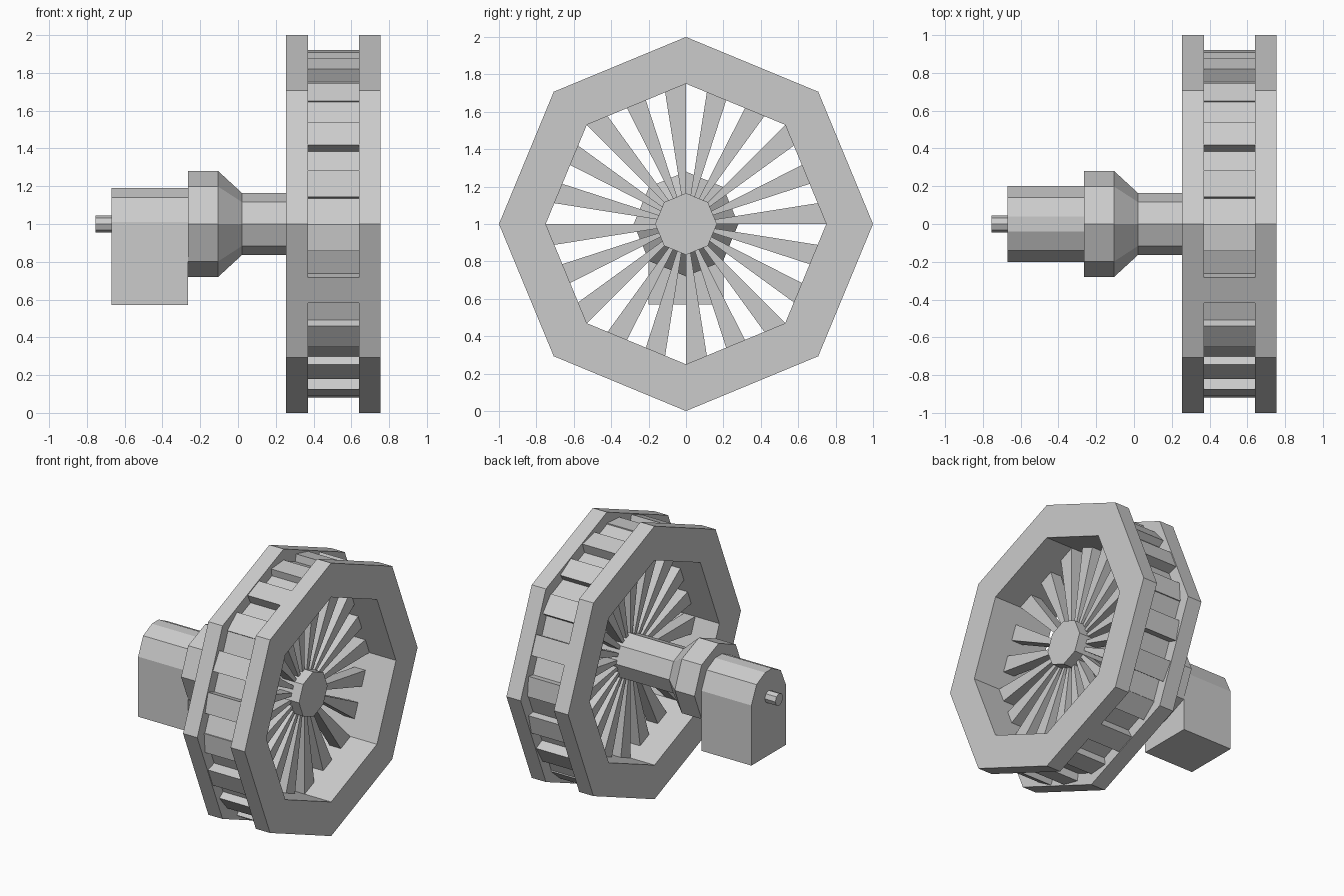
import bpy, bmesh
from math import sin, cos, pi, radians

if "Cube" in bpy.data.objects:
    bpy.data.objects.remove(bpy.data.objects["Cube"])

AXLE_Z = 1.0


def finish(name, bm):
    bmesh.ops.recalc_face_normals(bm, faces=bm.faces)
    mesh = bpy.data.meshes.new(name)
    bm.to_mesh(mesh)
    bm.free()
    obj = bpy.data.objects.new(name, mesh)
    bpy.context.collection.objects.link(obj)
    return obj


def lathe(name, profile, sides=8, closed=False):
    """Revolve (x, radius) points around the axle; closed makes a hollow ring."""
    bm = bmesh.new()
    rings = [[bm.verts.new((x, r * cos(2 * pi * i / sides),
                            AXLE_Z + r * sin(2 * pi * i / sides)))
              for i in range(sides)] for x, r in profile]
    pairs = list(zip(rings, rings[1:]))
    if closed:
        pairs.append((rings[-1], rings[0]))
    else:
        bm.faces.new(rings[0])
        bm.faces.new(rings[-1])
    for a, b in pairs:
        for i in range(sides):
            j = (i + 1) % sides
            bm.faces.new((a[i], a[j], b[j], b[i]))
    return finish(name, bm)


def add_prism(bm, outline, x0, x1):
    """Extrude a (y, z) outline along x."""
    a, b = [[bm.verts.new((x, y, z)) for y, z in outline] for x in (x0, x1)]
    bm.faces.new(a)
    bm.faces.new(b)
    for i in range(len(a)):
        j = (i + 1) % len(a)
        bm.faces.new((a[i], a[j], b[j], b[i]))


def wedges(name, r0, r1, x0, x1, count=20):
    """Ring of radial wedges, each filling half of its step."""
    bm = bmesh.new()
    step = 2 * pi / count
    for k in range(count):
        a0, a1 = k * step, (k + 0.5) * step
        pts = [(r0, a0), (r1, a0), (r1, a1), (r0, a1)]
        add_prism(bm, [(r * cos(a), AXLE_Z + r * sin(a)) for r, a in pts], x0, x1)
    return finish(name, bm)


# Octagonal wheel rim: two flanges joined by a sunken drum
lathe("wheel_rim", [(.255, .75), (.255, 1), (.37, 1), (.37, .912),
                    (.64, .912), (.64, 1), (.755, 1), (.755, .75)], closed=True)

# Paddles between the flanges and spokes in line with them
wedges("paddles", .80, .92, .37, .64)
wedges("spokes", .12, .80, .45, .54)

# Axle with its flared collar
lathe("axle", [(-.265, .28), (-.105, .28), (.02, .165), (.61, .165)])

# Bearing block with arched top
half = [(.2, .57), (.2, 1.01), (.14, 1.14), (.04, 1.19)]
bm = bmesh.new()
add_prism(bm, half + [(-y, z) for y, z in reversed(half)], -.67, -.265)
finish("bearing_block", bm)

# Axle pin at the back of the block
lathe("axle_pin", [(-.755, .045), (-.67, .045)])
